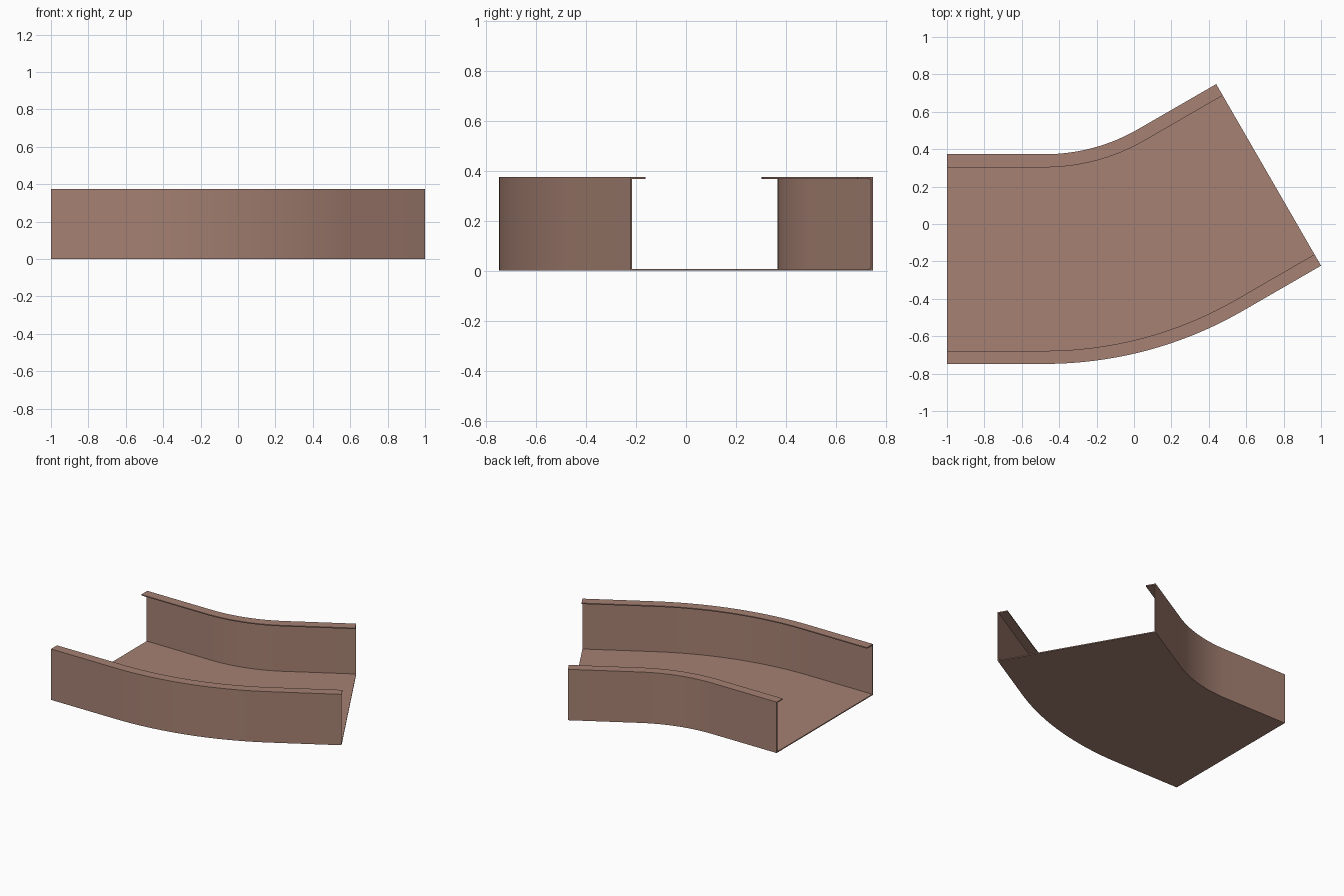
import bpy, bmesh
from math import sin, cos, radians

if "Cube" in bpy.data.objects:
    bpy.data.objects.remove(bpy.data.objects["Cube"])

WIDTH, HEIGHT, LIP, T = 1.121, 0.375, 0.07, 0.0075
BEND, RADIUS, STEPS = radians(30), 1.0, 24
LEAD_IN, LEAD_OUT = 0.522, 0.482
X0, Y0 = -1.0, 0.373          # start of the inner wall

# Channel cross-section: (distance from inner wall, height)
half = [(0, 0), (0, HEIGHT), (LIP, HEIGHT), (LIP, HEIGHT - T), (T, HEIGHT - T), (T, T)]
profile = half + [(WIDTH - d, z) for d, z in reversed(half)]

# Path along the inner wall: straight, 30 degree arc, straight -> (x, y, heading)
path = [(X0, Y0, 0.0)]
for i in range(STEPS + 1):
    a = BEND * i / STEPS
    path.append((X0 + LEAD_IN + RADIUS * sin(a), Y0 + RADIUS * (1 - cos(a)), a))
x, y, a = path[-1]
path.append((x + LEAD_OUT * cos(a), y + LEAD_OUT * sin(a), a))

# Sweep the section along the path
bm = bmesh.new()
rings = [[bm.verts.new((x + d * sin(a), y - d * cos(a), z)) for d, z in profile]
         for x, y, a in path]
n = len(profile)
for r0, r1 in zip(rings, rings[1:]):
    for j in range(n):
        k = (j + 1) % n
        bm.faces.new((r0[j], r0[k], r1[k], r1[j]))
# End caps
bm.faces.new(rings[0])
bm.faces.new(rings[-1][::-1])
bmesh.ops.recalc_face_normals(bm, faces=bm.faces)

mesh = bpy.data.meshes.new("tray_bend")
bm.to_mesh(mesh)
bm.free()
tray = bpy.data.objects.new("tray_bend", mesh)
bpy.context.collection.objects.link(tray)

# Brown painted metal
mat = bpy.data.materials.new("brown_metal")
mat.diffuse_color = (0.38, 0.22, 0.17, 1)
mat.use_nodes = True
mat.node_tree.nodes["Principled BSDF"].inputs["Base Color"].default_value = mat.diffuse_color
mesh.materials.append(mat)

bpy.context.view_layer.objects.active = tray
tray.select_set(True)
bpy.ops.object.shade_smooth_by_angle(angle=radians(30))
